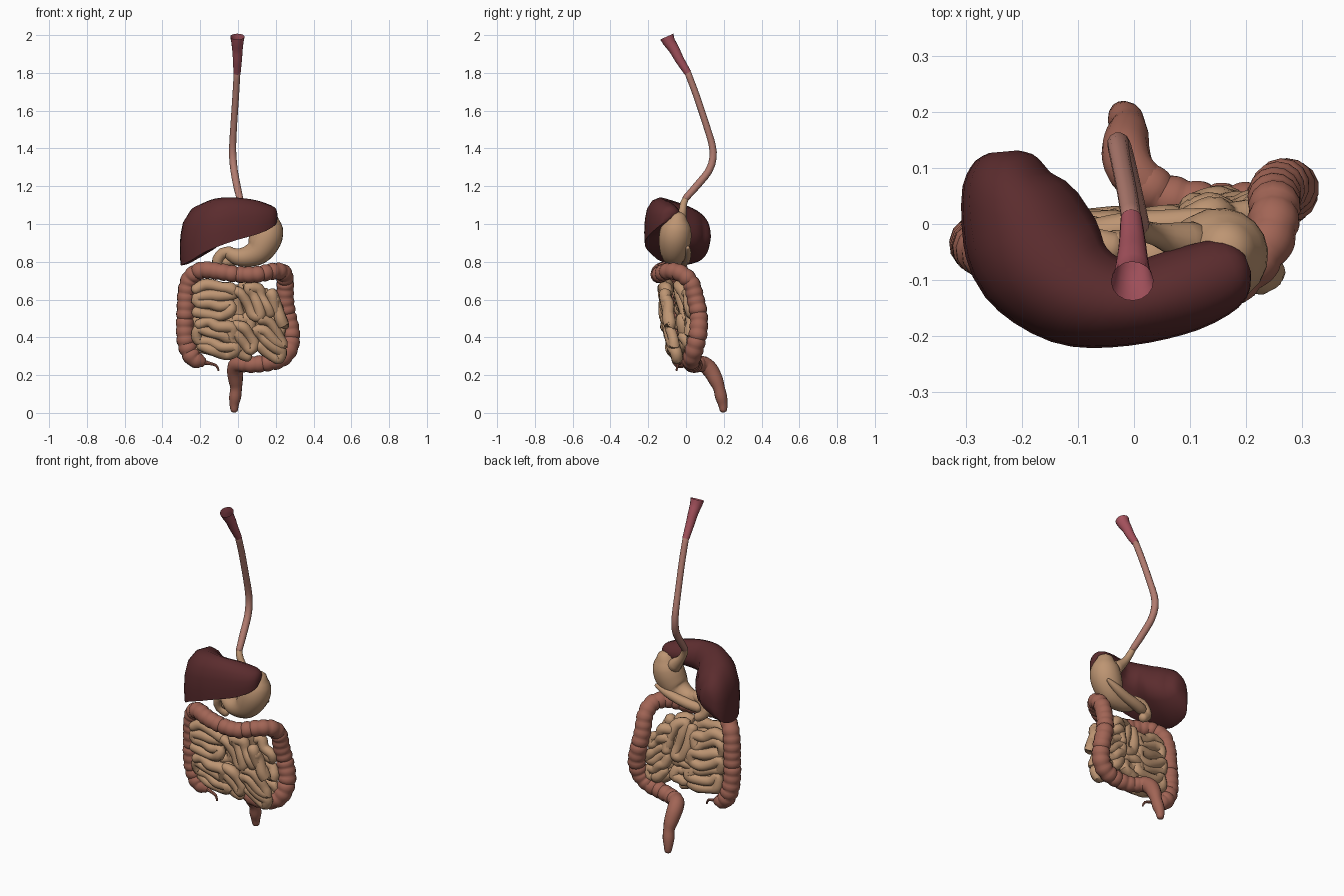
import bpy, bmesh, math, random
from mathutils import Vector

random.seed(4)


def material(name, rgb):
    m = bpy.data.materials.new(name)
    m.diffuse_color = (*rgb, 1)
    return m


LIVER = material("dark maroon", (0.104, 0.025, 0.027))
COLON = material("red brown", (0.36, 0.13, 0.092))
BEIGE = material("tan", (0.51, 0.30, 0.17))
GULLET = material("dusty pink", (0.44, 0.20, 0.16))
THROAT = material("rose", (0.38, 0.085, 0.11))


def spline(pts, step):
    """Catmull-Rom through points of any dimension, sampled about every step."""
    pts = [Vector(p) for p in pts]
    ext = [pts[0] * 2 - pts[1]] + pts + [pts[-1] * 2 - pts[-2]]
    out = []
    for a, b, c, d in zip(ext, ext[1:], ext[2:], ext[3:]):
        n = max(1, round((c - b).length / step))
        for i in range(n):
            t = i / n
            out.append(0.5 * (2 * b + (c - a) * t + (2 * a - 5 * b + 4 * c - d) * t * t
                              + (3 * b - a - 3 * c + d) * t ** 3))
    return out + [pts[-1]]


def skin(name, rings, mat, caps=(True, True), angle=40):
    bm = bmesh.new()
    loops = [[bm.verts.new(p) for p in ring] for ring in rings]
    n = len(loops[0])
    for a, b in zip(loops, loops[1:]):
        for i in range(n):
            bm.faces.new((a[i], a[(i + 1) % n], b[(i + 1) % n], b[i]))
    if caps[0]:
        bm.faces.new(loops[0][::-1])
    if caps[1]:
        bm.faces.new(loops[-1])
    bmesh.ops.recalc_face_normals(bm, faces=bm.faces)
    me = bpy.data.meshes.new(name)
    bm.to_mesh(me)
    bm.free()
    me.materials.append(mat)
    ob = bpy.data.objects.new(name, me)
    bpy.context.collection.objects.link(ob)
    bpy.ops.object.select_all(action='DESELECT')
    ob.select_set(True)
    bpy.context.view_layer.objects.active = ob
    bpy.ops.object.shade_smooth_by_angle(angle=math.radians(angle))
    return ob


def tube(name, pts, mat, sides=12, step=0.02, pouch=0, depth=0.0, caps=(True, True), dome=True):
    """Sweep circles along (x, y, z, radius) points; pouch is the bulge spacing."""
    path = spline([Vector(p) for p in pts], step)
    pos = [p.xyz for p in path]
    rad = [max(p[3], 0.003) for p in path]
    tan = [(pos[min(i + 1, len(pos) - 1)] - pos[max(i - 1, 0)]).normalized()
           for i in range(len(pos))]
    # bulges between pinched creases
    if pouch:
        s = 0
        for i in range(len(pos)):
            if i:
                s += (pos[i] - pos[i - 1]).length
            rad[i] *= 1 + depth * (abs(math.sin(math.pi * s / pouch)) ** 0.5 - 0.75)
    # rounded ends
    if dome:
        for end, sign in ((0, -1), (-1, 1)):
            c, t, r = pos[end].copy(), tan[end].copy(), rad[end]
            for a in (35, 65, 82):
                a = math.radians(a)
                k = len(pos) if sign > 0 else 0
                pos.insert(k, c + t * sign * r * 0.7 * math.sin(a))
                tan.insert(k, t)
                rad.insert(k, r * math.cos(a))
    u = tan[0].orthogonal().normalized()
    rings = []
    for c, t, r in zip(pos, tan, rad):
        u = (u - t * u.dot(t)).normalized()
        w = t.cross(u)
        rings.append([c + (u * math.cos(q) + w * math.sin(q)) * r
                      for q in (2 * math.pi * i / sides for i in range(sides))])
    return skin(name, rings, mat, caps)


# Throat funnel, open at the top, and gullet
tube("pharynx", [(-0.003, -0.102, 1.992, .038), (-0.003, -0.09, 1.965, .033), (-0.003, -0.063, 1.925, .028),
                 (-0.003, -0.034, 1.87, .024), (-0.005, 0.01, 1.80, .019)],
     THROAT, 16, 0.02, caps=(False, False), dome=False)
tube("esophagus", [(-0.005, 0.01, 1.80, .018), (-0.012, 0.055, 1.68, .018), (-0.022, 0.105, 1.53, .018),
                   (-0.028, 0.138, 1.42, .019), (-0.027, 0.143, 1.35, .02), (-0.02, 0.12, 1.28, .02),
                   (-0.005, 0.055, 1.20, .02), (0.01, -0.003, 1.135, .018)], GULLET, 12, 0.03)

# Stomach with inlet, outlet, duodenum and pancreas
tube("stomach_inlet", [(0.008, 0.002, 1.14, .016), (0.018, -0.012, 1.11, .019), (0.045, -0.02, 1.06, .022),
                       (0.10, -0.035, 1.0, .04)], BEIGE, 12, 0.02)
tube("stomach", [(0.165, -0.045, 1.03, .05), (0.162, -0.05, 0.99, .076), (0.152, -0.057, 0.94, .086),
                 (0.13, -0.062, 0.89, .082), (0.1, -0.065, 0.85, .07), (0.05, -0.062, 0.828, .056),
                 (0.0, -0.055, 0.826, .046), (-0.045, -0.045, 0.845, .034)], BEIGE, 18, 0.02)
tube("duodenum", [(-0.04, -0.045, 0.85, .032), (-0.08, -0.035, 0.845, .03), (-0.108, -0.03, 0.81, .029),
                  (-0.105, -0.02, 0.77, .027), (-0.07, -0.01, 0.745, .026)], BEIGE, 12, 0.02)
tube("pancreas", [(-0.07, -0.02, 0.80, .03), (-0.01, -0.008, 0.81, .03), (0.06, -0.002, 0.825, .028),
                  (0.13, 0.005, 0.85, .024), (0.19, 0.01, 0.875, .01)], BEIGE, 10, 0.03)

# Liver: wedge sections swept round a bent path (x, y, half width, top, bottom)
wedge = [(1, -1), (1.04, -.5), (1, .05), (.86, .5), (.5, .86), (0, 1), (-.5, .86), (-.86, .5),
         (-1, .1), (-.9, -.25), (-.55, -.5), (.1, -.75), (.65, -.95)]
stations = [(-.232, .129, .025, .965, .90), (-.231, .119, .05, 1.005, .85), (-.228, .096, .069, 1.04, .815),
            (-.222, .06, .087, 1.07, .79), (-.20, .01, .11, 1.095, .78), (-.165, -.06, .118, 1.12, .80),
            (-.10, -.12, .098, 1.138, .865), (-.01, -.14, .074, 1.14, .915), (.09, -.116, .074, 1.127, .95),
            (.16, -.088, .064, 1.105, .985), (.19, -.075, .042, 1.09, 1.01), (.203, -.07, .015, 1.07, 1.04)]
path = [Vector(p) for p in spline([Vector(s) for s in stations], 0.03)]
rings = []
for i, p in enumerate(path):
    d = path[min(i + 1, len(path) - 1)] - path[max(i - 1, 0)]
    out = Vector((d[1], -d[0])).normalized()
    mid, half = (p[3] + p[4]) / 2, (p[3] - p[4]) / 2
    rings.append([(p[0] + out.x * u * p[2], p[1] + out.y * u * p[2], mid + half * v) for u, v in wedge])
skin("liver", rings, LIVER, angle=50)

# Large intestine with pouches
tube("colon", [(-0.19, -0.03, 0.27, .034), (-0.235, -0.03, 0.29, .047), (-0.27, -0.03, 0.36, .049),
               (-0.281, -0.035, 0.45, .047), (-0.277, -0.04, 0.55, .047), (-0.272, -0.045, 0.64, .047),
               (-0.25, -0.06, 0.715, .046), (-0.19, -0.10, 0.755, .045), (-0.10, -0.135, 0.748, .044),
               (0.0, -0.142, 0.733, .043), (0.10, -0.138, 0.733, .043), (0.19, -0.09, 0.75, .044),
               (0.24, -0.03, 0.74, .045), (0.25, 0.025, 0.69, .045), (0.25, 0.052, 0.60, .046),
               (0.263, 0.068, 0.51, .047), (0.28, 0.064, 0.42, .048), (0.27, 0.045, 0.34, .048),
               (0.225, 0.03, 0.287, .047), (0.15, 0.028, 0.265, .045), (0.07, 0.042, 0.256, .043),
               (0.01, 0.075, 0.26, .041)], COLON, 14, 0.0085, pouch=0.045, depth=0.17)
tube("rectum", [(0.03, 0.06, 0.258, .04), (-0.005, 0.095, 0.257, .043), (-0.015, 0.13, 0.225, .043),
                (-0.012, 0.16, 0.17, .038), (-0.01, 0.175, 0.13, .031), (-0.015, 0.186, 0.085, .032),
                (-0.02, 0.195, 0.045, .025), (-0.02, 0.198, 0.016, .02)], COLON, 14, 0.015)
tube("appendix", [(-0.19, -0.03, 0.27, .015), (-0.15, -0.04, 0.262, .009), (-0.115, -0.045, 0.25, .007),
                  (-0.103, -0.05, 0.225, .005)], COLON, 8, 0.015)


# Small intestine: folded coils in a front and a back layer, thinning to the rim
def coil(name, origin, run, shift, folds, side, r=0.03):
    pts = []
    for k in range(folds):
        order = (0, .33, .67, 1) if k % 2 == 0 else (1, .67, .33, 0)
        for f in order:
            x = origin[0] + run[0] * f + shift[0] * k + random.uniform(-.013, .013)
            z = origin[1] + run[1] * f + shift[1] * k + random.uniform(-.01, .01)
            z += 0.014 * math.sin(f * 5 + k * 0.4)
            swell = max(0, 1 - ((z - 0.53) / 0.28) ** 2) * (1 - 0.5 * (x / 0.25) ** 2)
            middle = -0.05 - 0.1 * (z - 0.48)
            if side > 0:
                # the back layer reaches further back on the right
                middle += 0.045 * min(1, max(0, (x - 0.06) / 0.06))
                y = middle + 0.006 + 0.036 * swell
            else:
                y = middle - 0.008 - 0.05 * swell
            pts.append((x, y + random.uniform(-.009, .009), z, r * random.uniform(.88, 1.12)))
    tube(name, pts, BEIGE, 10, 0.014)


coil("small_intestine_front_left_upper", (-.22, .66), (.19, .02), (0, -.048), 4, -1)
coil("small_intestine_front_left_lower", (-.22, .475), (.18, -.02), (.01, -.046), 4, -1)
coil("small_intestine_front_middle_upper", (.0, .65), (.07, -.12), (.048, .002), 3, -1)
coil("small_intestine_front_middle_lower", (-.01, .475), (.09, -.09), (-.012, -.045), 3, -1)
coil("small_intestine_front_right_upper", (.165, .64), (.06, -.12), (.02, -.045), 2, -1)
coil("small_intestine_front_right_lower", (.12, .49), (.11, -.07), (-.003, -.047), 4, -1)
coil("small_intestine_back_left", (-.22, .655), (.17, -.03), (.003, -.05), 7, 1)
coil("small_intestine_back_middle_upper", (-.03, .66), (.05, -.15), (.05, .0), 3, 1)
coil("small_intestine_back_middle_lower", (-.03, .48), (.10, .03), (0, -.047), 4, 1)
coil("small_intestine_back_right", (.11, .63), (.10, -.05), (.001, -.05), 6, 1)
tube("small_intestine_end", [(-0.05, -0.04, 0.305, .026), (-0.11, -0.05, 0.32, .026),
                             (-0.17, -0.045, 0.335, .024), (-0.23, -0.035, 0.34, .02)], BEIGE, 10, 0.02)
